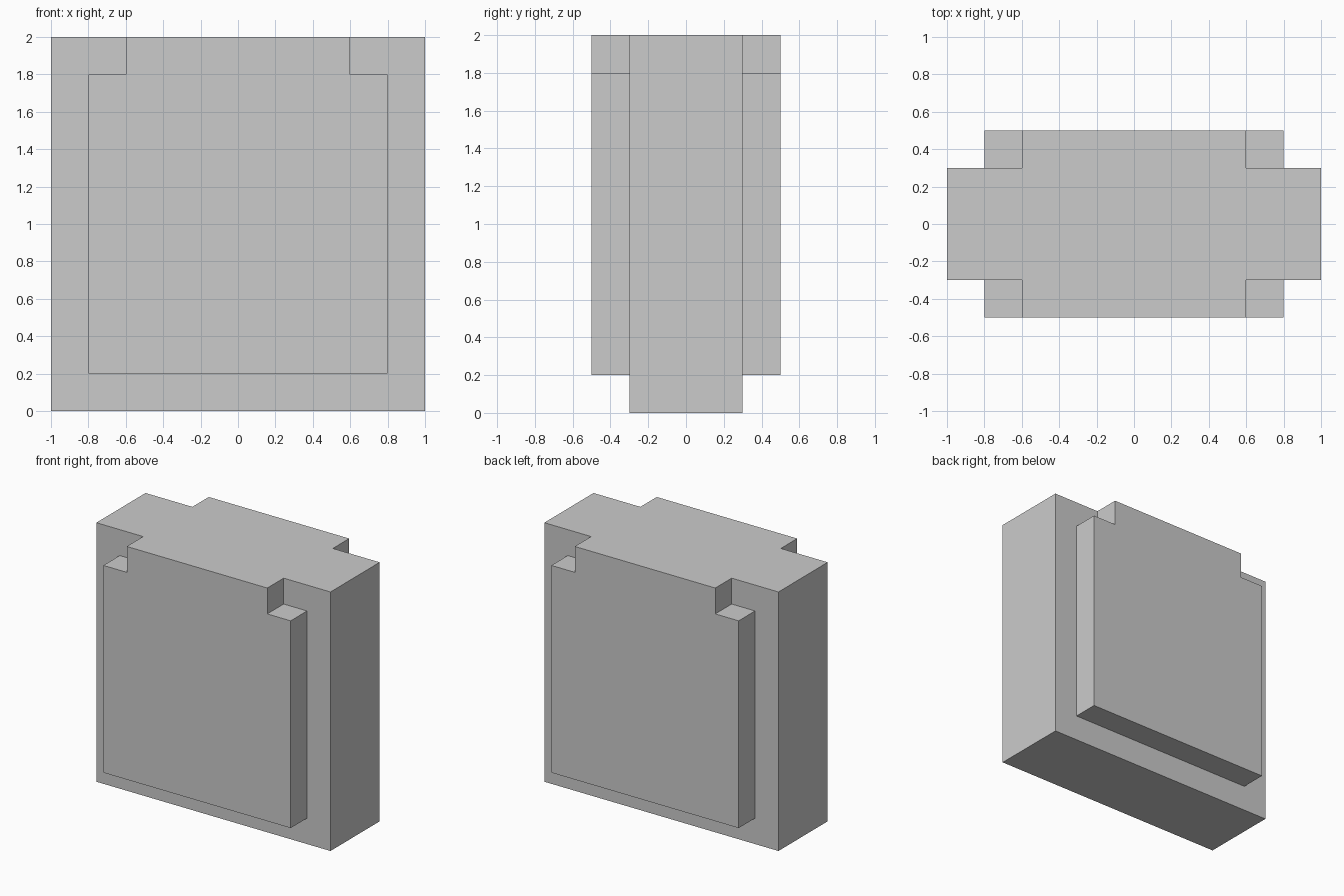
import bpy, bmesh, math

if "Cube" in bpy.data.objects:
    bpy.data.objects.remove(bpy.data.objects["Cube"])


def prism(name, outline, depth):
    """Extrude an x-z outline along y, centred on y = 0."""
    bm = bmesh.new()
    face = bm.faces.new([bm.verts.new((x, -depth / 2, z)) for x, z in outline])
    ext = bmesh.ops.extrude_face_region(bm, geom=[face], use_keep_orig=True)
    moved = [g for g in ext["geom"] if isinstance(g, bmesh.types.BMVert)]
    bmesh.ops.translate(bm, verts=moved, vec=(0, depth, 0))
    bmesh.ops.recalc_face_normals(bm, faces=bm.faces)
    mesh = bpy.data.meshes.new(name)
    bm.to_mesh(mesh)
    bm.free()
    obj = bpy.data.objects.new(name, mesh)
    bpy.context.collection.objects.link(obj)
    return obj


def mirrored(half):
    """Close a right-hand half outline with its mirror image."""
    return half + [(-x, z) for x, z in reversed(half)]


# Main slab
body = prism("block_body", mirrored([(1, 0), (1, 2)]), 0.6)

# Raised panels front and back, with notched top corners
panel = prism("raised_panels",
              mirrored([(0.8, 0.2), (0.8, 1.8), (0.6, 1.8), (0.6, 2)]), 1.0)

# Fuse into one solid
union = body.modifiers.new("fuse_panels", 'BOOLEAN')
union.operation = 'UNION'
union.solver = 'EXACT'
union.object = panel
bpy.context.view_layer.objects.active = body
bpy.ops.object.modifier_apply(modifier=union.name)
bpy.data.objects.remove(panel)

# Merge coplanar faces so the top is one clean surface
bm = bmesh.new()
bm.from_mesh(body.data)
bmesh.ops.remove_doubles(bm, verts=bm.verts, dist=1e-4)
bmesh.ops.dissolve_limit(bm, angle_limit=math.radians(1),
                         verts=bm.verts, edges=bm.edges)
bm.to_mesh(body.data)
bm.free()
